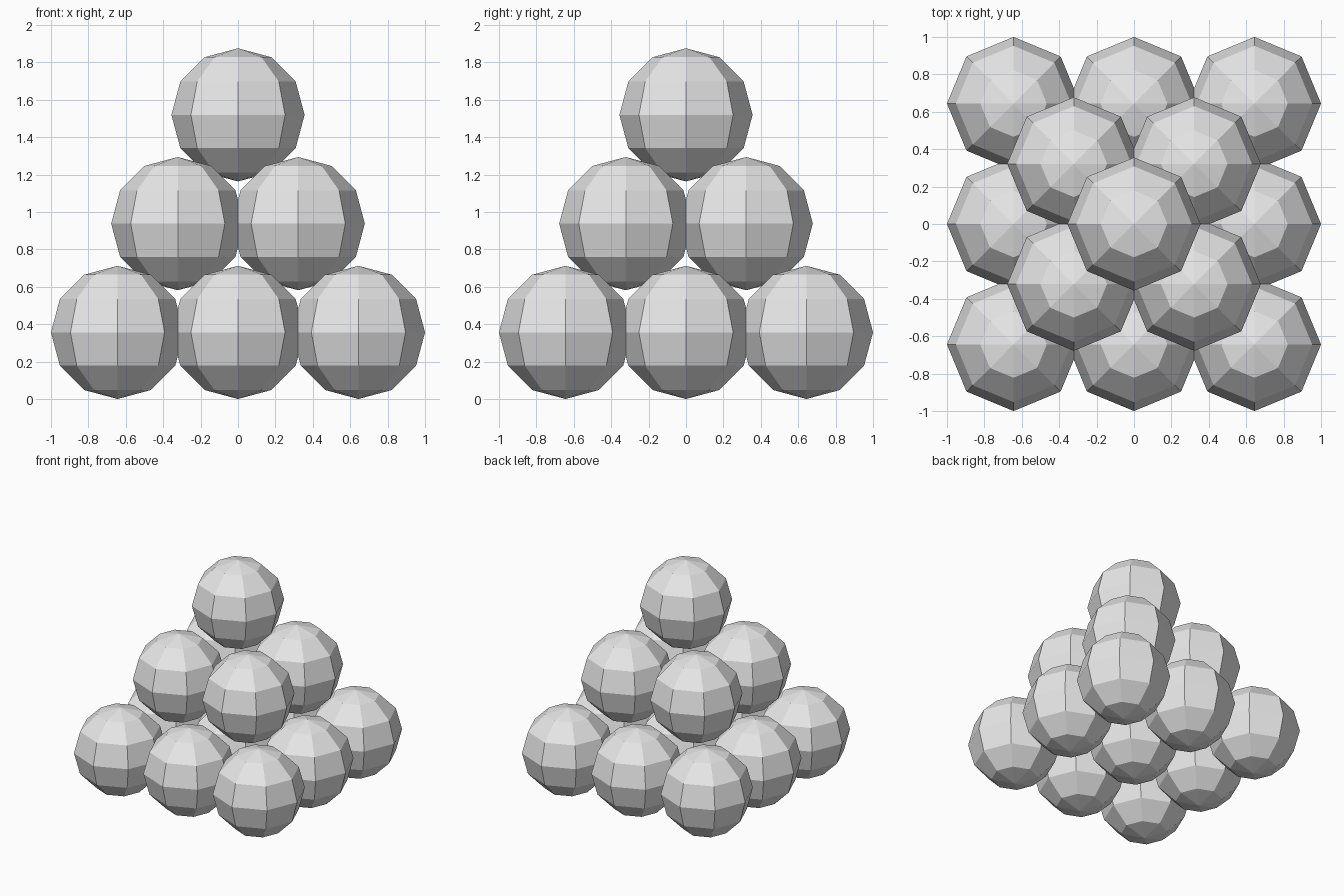
import bpy

cube = bpy.data.objects.get("Cube")
if cube:
    bpy.data.objects.remove(cube, do_unlink=True)

RADIUS = 0.356      # ball radius
SPACING = 0.644     # distance between neighbours in a layer
RISE = 0.5815       # height from one layer to the next

# Single plain colour
grey = bpy.data.materials.new("light grey")
grey.use_nodes = True
colour = (0.8, 0.8, 0.8, 1.0)
grey.diffuse_color = colour
grey.node_tree.nodes["Principled BSDF"].inputs["Base Color"].default_value = colour


def add_ball(name, location):
    """Low-poly, flat-shaded ball with a corner on each axis."""
    bpy.ops.mesh.primitive_uv_sphere_add(
        segments=8, ring_count=6, radius=RADIUS, location=location)
    ball = bpy.context.object
    ball.name = name
    ball.data.name = name
    ball.data.materials.append(grey)
    bpy.ops.object.shade_flat()


# Square layers shrinking upwards into a pyramid
for level, (layer, count) in enumerate((("bottom", 3), ("middle", 2), ("top", 1))):
    offset = (count - 1) / 2
    for row in range(count):
        for column in range(count):
            add_ball(f"{layer}_ball_{row + 1}_{column + 1}",
                     ((column - offset) * SPACING,
                      (row - offset) * SPACING,
                      RADIUS + level * RISE))
